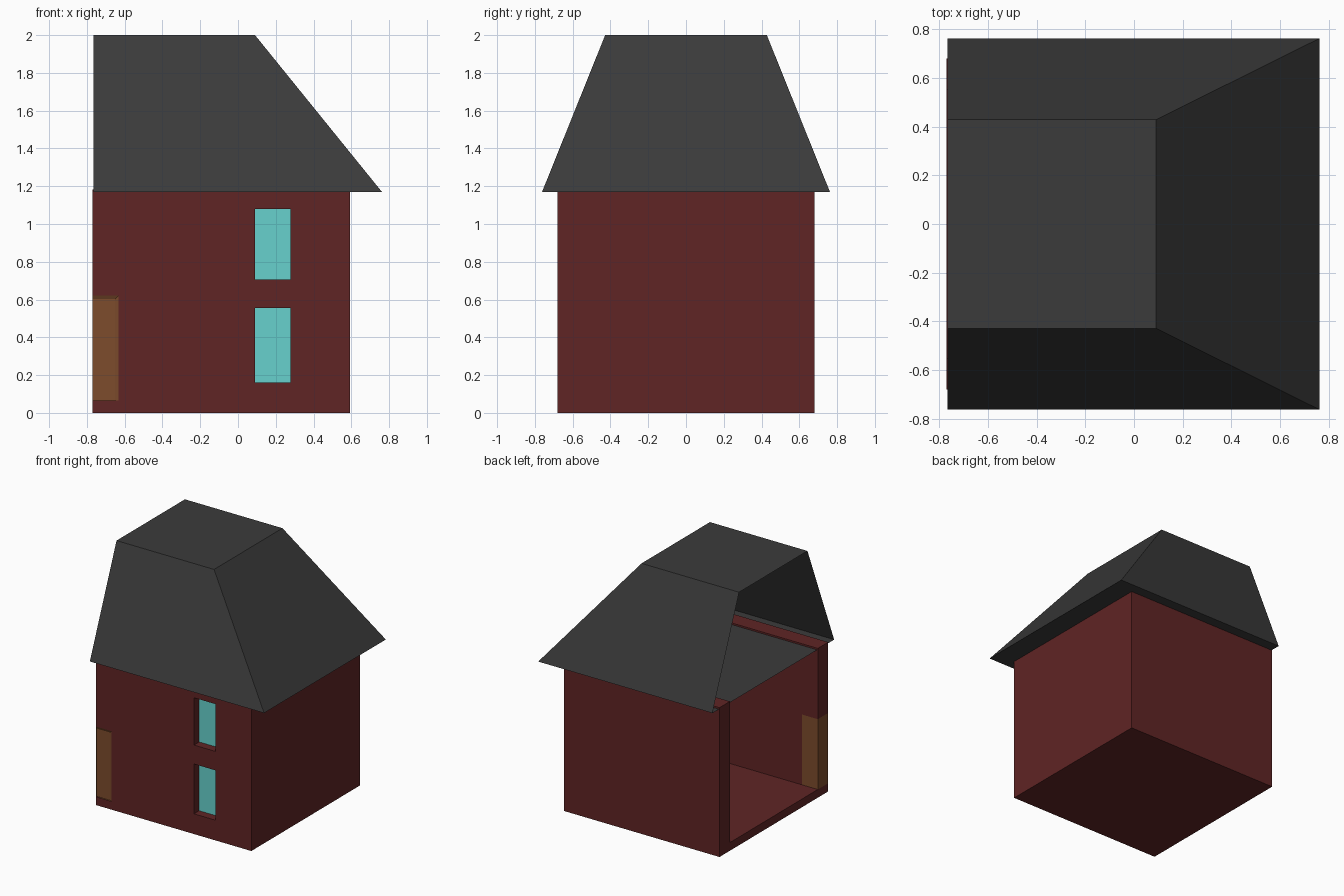
import bpy, bmesh

if "Cube" in bpy.data.objects:
    bpy.data.objects.remove(bpy.data.objects["Cube"])


def material(name, rgb):
    m = bpy.data.materials.new(name)
    m.diffuse_color = (*rgb, 1)
    m.use_nodes = True
    m.node_tree.nodes["Principled BSDF"].inputs["Base Color"].default_value = m.diffuse_color
    return m


RED = material("dark red", (0.115, 0.018, 0.018))
GREY = material("charcoal", (0.043, 0.043, 0.043))
BROWN = material("wood brown", (0.205, 0.072, 0.025))
CYAN = material("window cyan", (0.135, 0.64, 0.61))


def make(name, verts, faces, mat):
    me = bpy.data.meshes.new(name)
    me.from_pydata(verts, [], faces)
    bm = bmesh.new()
    bm.from_mesh(me)
    bmesh.ops.recalc_face_normals(bm, faces=bm.faces)
    bm.to_mesh(me)
    bm.free()
    me.materials.append(mat)
    ob = bpy.data.objects.new(name, me)
    bpy.context.collection.objects.link(ob)
    return ob


def box(name, x, y, z, mat):
    verts = [(a, b, c) for c in z for b in y for a in x]
    faces = [(0, 2, 3, 1), (4, 5, 7, 6), (0, 1, 5, 4),
             (2, 6, 7, 3), (0, 4, 6, 2), (1, 3, 7, 5)]
    return make(name, verts, faces, mat)


def cut(target, cutter):
    mod = target.modifiers.new("cut", 'BOOLEAN')
    mod.operation = 'DIFFERENCE'
    mod.solver = 'EXACT'
    mod.object = cutter
    bpy.context.view_layer.objects.active = target
    bpy.ops.object.modifier_apply(modifier=mod.name)
    bpy.data.objects.remove(cutter)


LEFT, RIGHT, HALF, IN = -0.77, 0.593, 0.68, 0.55

# Walls and floor slab, open on the left and at the top
walls = box("walls", (LEFT, RIGHT), (-HALF, HALF), (0, 1.183), RED)
cut(walls, box("room_cutter", (-1, RIGHT - 0.13), (-IN, IN), (0.065, 1.5), RED))

# Two windows in the front wall, glass set back into the openings
for name, z in (("lower_window", (0.16, 0.555)), ("upper_window", (0.705, 1.08))):
    x = (0.09, 0.277)
    cut(walls, box(name + "_cutter", x, (-0.8, -0.5), z, RED))
    box(name, x, (-0.615, -0.606), z, CYAN)

# Half door filling the cut end of the front wall
cut(walls, box("door_cutter", (-1, -0.632), (-0.8, -0.5), (0.065, 0.622), RED))
outer = [(LEFT, 0.065), (-0.632, 0.065), (-0.632, 0.622), (LEFT, 0.622)]
inner = [(LEFT, 0.065), (-0.65, 0.065), (-0.65, 0.602), (LEFT, 0.602)]
verts = ([(x, -IN, z) for x, z in outer] + [(x, -HALF, z) for x, z in outer]
         + [(x, -HALF + 0.01, z) for x, z in inner])
faces = [(0, 1, 2, 3), (8, 9, 10, 11)]
for a in (0, 4):
    faces += [(a + i, a + (i + 1) % 4, a + 4 + (i + 1) % 4, a + 4 + i) for i in range(4)]
make("door", verts, faces, BROWN)

# Thin hipped roof with an attic floor, open on the left
L, E, T, B = -0.765, 0.762, 0.428, 1.17
roof = [(L, -E, B), (E, -E, B), (E, E, B), (L, E, B),
        (L, -T, 2), (0.09, -T, 2), (0.09, T, 2), (L, T, 2)]
make("roof", roof, [(3, 2, 1, 0), (4, 5, 6, 7), (0, 1, 5, 4),
                    (1, 2, 6, 5), (2, 3, 7, 6)], GREY)
